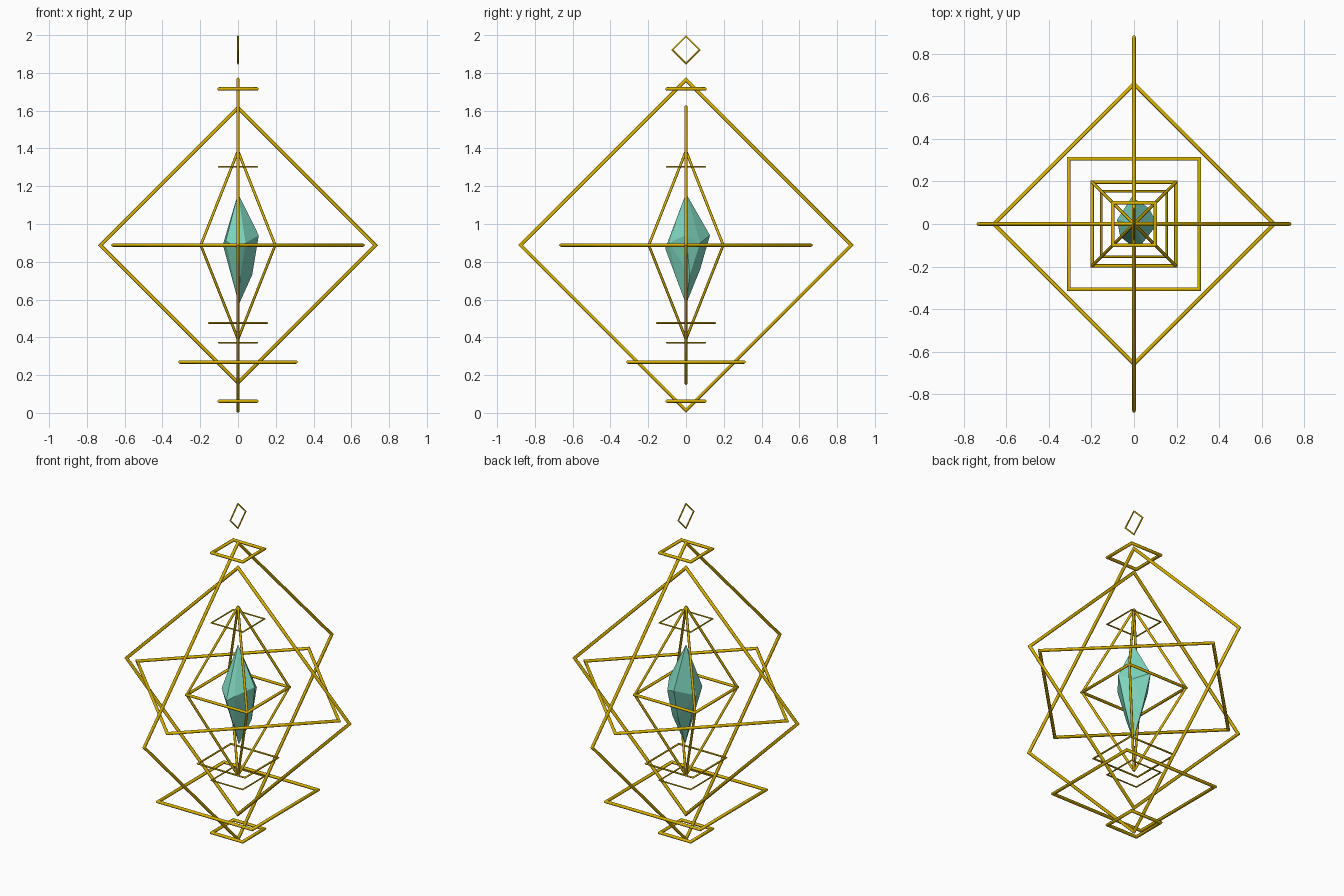
import bpy, bmesh, math
from mathutils import Vector

if "Cube" in bpy.data.objects:
    bpy.data.objects.remove(bpy.data.objects["Cube"])


def material(name, color):
    m = bpy.data.materials.new(name)
    m.diffuse_color = color
    m.use_nodes = True
    m.node_tree.nodes["Principled BSDF"].inputs["Base Color"].default_value = m.diffuse_color
    return m


gold = material("gold", (0.70, 0.45, 0.0, 1))
teal = material("teal", (0.22, 0.70, 0.54, 1))
MID = 0.888
SIDES = 8


def finish(bm, name, mat, smooth):
    bmesh.ops.recalc_face_normals(bm, faces=bm.faces)
    mesh = bpy.data.meshes.new(name)
    bm.to_mesh(mesh)
    bm.free()
    mesh.materials.append(mat)
    ob = bpy.data.objects.new(name, mesh)
    bpy.context.collection.objects.link(ob)
    if smooth:
        bpy.context.view_layer.objects.active = ob
        ob.select_set(True)
        bpy.ops.object.shade_smooth_by_angle(angle=math.radians(50))
        ob.select_set(False)
    return ob


def square_tube(bm, center, u, v, reach, r):
    """Mitred square tube with corners at +-u and +-v times reach."""
    c, u, v = Vector(center), Vector(u), Vector(v)
    n = u.cross(v)
    rings = []
    for d in (u, v, -u, -v):
        ring = []
        for i in range(SIDES):
            a = math.tau * i / SIDES
            p = c + d * (reach + r * math.sqrt(2) * math.cos(a)) + n * r * math.sin(a)
            ring.append(bm.verts.new(p))
        rings.append(ring)
    for k in range(4):
        a, b = rings[k], rings[(k + 1) % 4]
        for i in range(SIDES):
            j = (i + 1) % SIDES
            bm.faces.new((a[i], a[j], b[j], b[i]))


def rod(bm, p, q, r):
    p, q = Vector(p), Vector(q)
    d = q - p
    m = d.to_track_quat('Z', 'Y').to_matrix().to_4x4()
    m.translation = (p + q) / 2
    bmesh.ops.create_cone(bm, cap_ends=True, segments=SIDES, radius1=r,
                          radius2=r, depth=d.length, matrix=m)


def frame(name, z, u, v, reach, r):
    bm = bmesh.new()
    square_tube(bm, (0, 0, z), u, v, reach, r)
    finish(bm, name, gold, True)


X, Y, Z = (1, 0, 0), (0, 1, 0), (0, 0, 1)
h = math.sqrt(0.5)
D1, D2 = (h, h, 0), (-h, h, 0)

# Three large crossing diamonds and the small one at the tip
frame("wide_diamond", MID, X, Z, 0.728, 0.009)
frame("tall_diamond", MID, Y, Z, 0.875, 0.009)
frame("flat_diamond", MID, X, Y, 0.659, 0.009)
frame("tip_diamond", 1.922, Y, Z, 0.072, 0.004)

# Level squares stacked along the axis: height, half width, tube radius
for name, z, half, r in (("top_square", 1.715, 0.1, 0.009),
                         ("upper_square", 1.302, 0.102, 0.004),
                         ("lower_square", 0.476, 0.154, 0.005),
                         ("small_lower_square", 0.372, 0.102, 0.004),
                         ("large_base_square", 0.269, 0.307, 0.009),
                         ("base_square", 0.062, 0.1, 0.009)):
    frame(name, z, D1, D2, half * math.sqrt(2), r)

# Octahedral cage around the crystal
bm = bmesh.new()
square_tube(bm, (0, 0, MID), D1, D2, 0.197 * math.sqrt(2), 0.008)
for sx in (-1, 1):
    for sy in (-1, 1):
        for sz in (-1, 1):
            rod(bm, (sx * 0.197, sy * 0.197, MID), (0, 0, MID + sz * 0.498), 0.007)
finish(bm, "crystal_cage", gold, True)

# Irregular faceted crystal
bm = bmesh.new()
for p in ((0, 0, 1.162), (0.005, 0, 0.575),
          (-0.08, 0.02, 0.89), (-0.01, 0.127, 0.94), (0.07, 0.075, 0.90),
          (0.11, 0.0, 0.94), (0.04, -0.09, 0.90), (-0.065, -0.06, 0.91),
          (0.0, -0.11, 0.87), (0.0, -0.075, 0.96), (0.075, 0.02, 0.73),
          (0.01, -0.05, 0.71), (0.0, 0.075, 0.76)):
    bm.verts.new(p)
bmesh.ops.convex_hull(bm, input=bm.verts)
loose = [v for v in bm.verts if not v.link_faces]
bmesh.ops.delete(bm, geom=loose, context='VERTS')
finish(bm, "crystal", teal, False)
